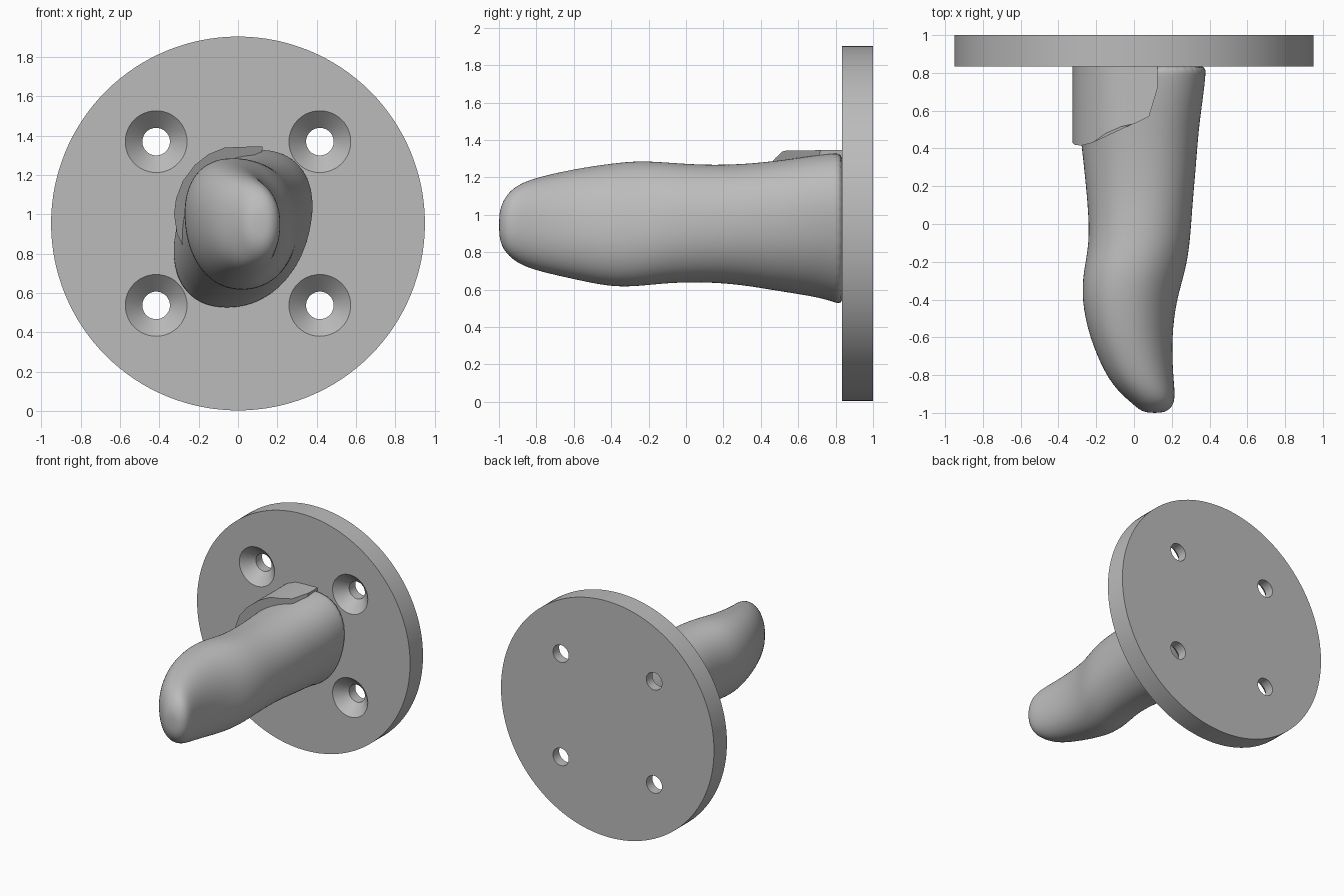
import bpy, bmesh
from math import sin, cos, pi, radians

cube = bpy.data.objects.get("Cube")
if cube:
    bpy.data.objects.remove(cube)

grey = bpy.data.materials.new("plain grey")
grey.use_nodes = True
grey.diffuse_color = (0.5, 0.5, 0.5, 1)
grey.node_tree.nodes["Principled BSDF"].inputs["Base Color"].default_value = (0.5, 0.5, 0.5, 1)

CENTRE_Z = 0.953
PLATE_FRONT = 0.835


def loft(name, rings):
    """Skin a list of equal-length point rings and cap both ends."""
    bm = bmesh.new()
    loops = [[bm.verts.new(p) for p in ring] for ring in rings]
    for a, b in zip(loops, loops[1:]):
        for i in range(len(a)):
            j = (i + 1) % len(a)
            bm.faces.new((a[i], a[j], b[j], b[i]))
    bm.faces.new(loops[0])
    bm.faces.new(loops[-1])
    bmesh.ops.recalc_face_normals(bm, faces=bm.faces)
    mesh = bpy.data.meshes.new(name)
    bm.to_mesh(mesh)
    bm.free()
    mesh.materials.append(grey)
    obj = bpy.data.objects.new(name, mesh)
    bpy.context.collection.objects.link(obj)
    return obj


def smooth(obj, angle):
    bpy.ops.object.select_all(action="DESELECT")
    obj.select_set(True)
    bpy.context.view_layer.objects.active = obj
    bpy.ops.object.shade_smooth_by_angle(angle=radians(angle))


def turned(name, x, z, profile, sides):
    """Round part along y from (y, radius) pairs."""
    angles = [2 * pi * i / sides for i in range(sides)]
    return loft(name, [[(x + r * cos(a), y, z + r * sin(a)) for a in angles]
                       for y, r in profile])


# Round wall plate with four countersunk screw holes
plate = turned("wall_plate", 0, CENTRE_Z, [(PLATE_FRONT, 0.95), (1, 0.95)], 128)
hole = [(0.825, 0.167), (0.922, 0.07), (1.05, 0.07)]
for sx in (-1, 1):
    for sz in (-1, 1):
        cutter = turned("screw_hole_cutter", sx * 0.416, CENTRE_Z + sz * 0.416, hole, 48)
        cutter.hide_render = True
        mod = plate.modifiers.new("screw_hole", "BOOLEAN")
        mod.operation = "DIFFERENCE"
        mod.solver = "EXACT"
        mod.object = cutter
        bpy.context.view_layer.objects.active = plate
        bpy.ops.object.modifier_apply(modifier=mod.name)
        bpy.data.objects.remove(cutter)
smooth(plate, 30)

# Finger: stations of y, x left, x right, z low, z high, lean
stations = [
    (-1.0, 0.07, 0.15, 0.89, 1.00, 0),
    (-0.985, 0.03, 0.185, 0.83, 1.06, 0),
    (-0.95, -0.01, 0.213, 0.78, 1.12, 0),
    (-0.89, -0.08, 0.217, 0.735, 1.165, 0),
    (-0.8, -0.15, 0.207, 0.70, 1.20, -0.05),
    (-0.6, -0.235, 0.197, 0.655, 1.245, -0.1),
    (-0.4, -0.275, 0.222, 0.612, 1.275, -0.1),
    (-0.25, -0.266, 0.27, 0.617, 1.29, -0.1),
    (-0.1, -0.235, 0.297, 0.635, 1.28, -0.05),
    (0.1, -0.245, 0.31, 0.64, 1.266, 0),
    (0.3, -0.265, 0.328, 0.625, 1.27, 0.05),
    (0.5, -0.285, 0.34, 0.59, 1.29, 0.1),
    (0.7, -0.305, 0.362, 0.56, 1.32, 0.18),
    (0.8, -0.315, 0.368, 0.53, 1.33, 0.2),
    (0.86, -0.32, 0.37, 0.505, 1.33, 0.22),
]


def power(v, e):
    return abs(v) ** e * (1 if v > 0 else -1)


def section(y, x0, x1, z0, z1, lean, n=40):
    ring = []
    for i in range(n):
        a = 2 * pi * i / n
        dz = power(sin(a), 0.92) * (z1 - z0) / 2
        dx = power(cos(a), 0.92) * (x1 - x0) / 2
        ring.append(((x0 + x1) / 2 + dx + lean * dz, y, (z0 + z1) / 2 + dz))
    return ring


finger = loft("finger", [section(*s) for s in stations])
sub = finger.modifiers.new("soft_skin", "SUBSURF")
sub.levels = sub.render_levels = 2
smooth(finger, 60)

# Collar shell over the root of the finger: x, z, y of its ragged front edge
edge = [(0.125, 1.345, 0.72), (0.08, 1.344, 0.57), (0.0, 1.342, 0.53),
        (-0.07, 1.338, 0.515), (-0.15, 1.305, 0.48), (-0.22, 1.25, 0.43),
        (-0.28, 1.17, 0.415), (-0.315, 1.08, 0.42), (-0.325, 1.0, 0.43),
        (-0.31, 0.9, 0.45), (-0.27, 0.82, 0.5), (-0.1, 0.85, 0.55),
        (0.1, 1.1, 0.65)]
collar = loft("root_collar", [[(x, y, z) for x, z, y in edge],
                              [(x, 0.86, z) for x, z, y in edge]])
smooth(collar, 30)
